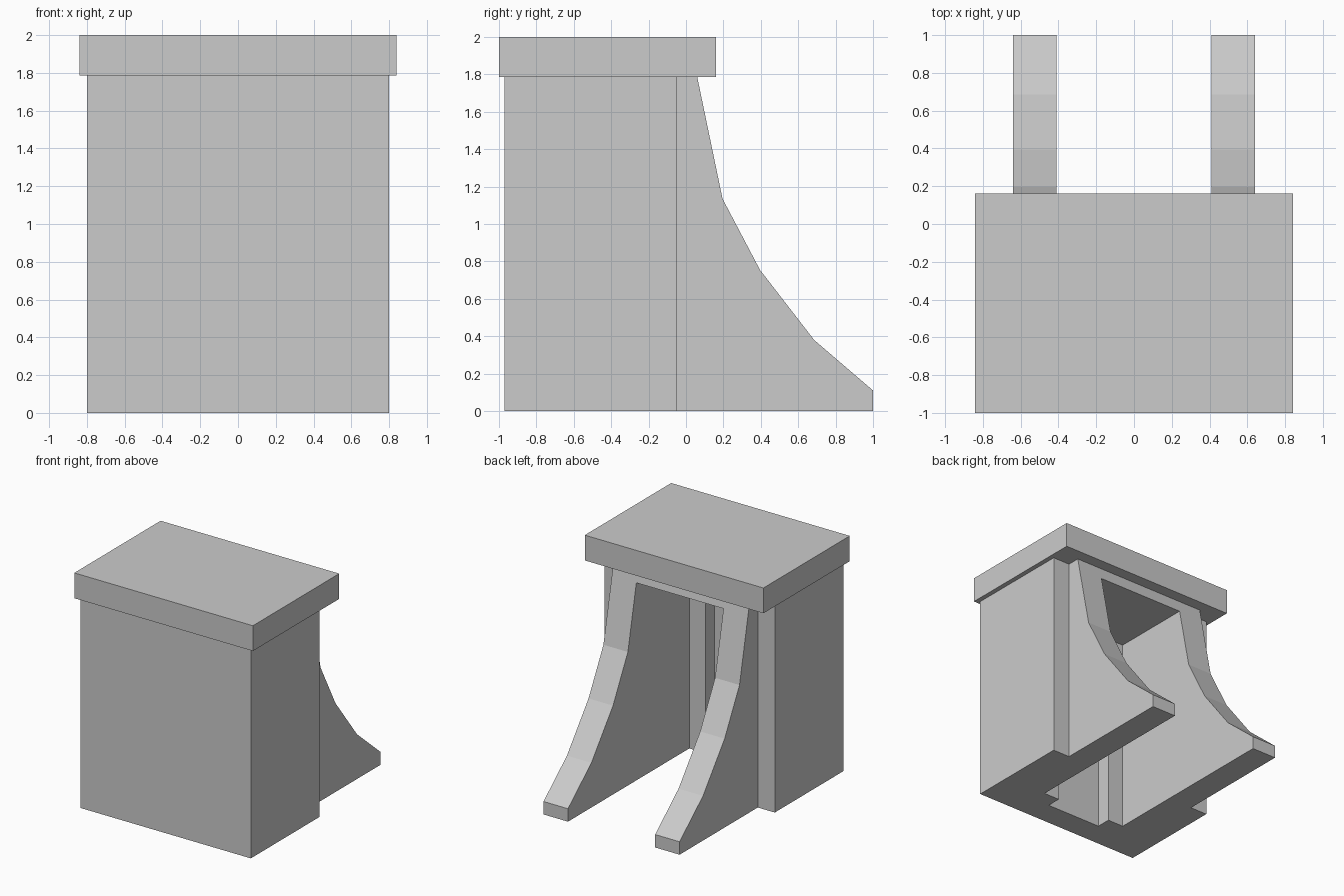
import bpy, bmesh
from mathutils import Vector

if "Cube" in bpy.data.objects:
    bpy.data.objects.remove(bpy.data.objects["Cube"])


def prism(name, points, offset):
    """Closed solid made by sweeping a flat polygon along an offset."""
    bm = bmesh.new()
    face = bm.faces.new([bm.verts.new(p) for p in points])
    swept = bmesh.ops.extrude_face_region(bm, geom=[face])
    verts = [g for g in swept["geom"] if isinstance(g, bmesh.types.BMVert)]
    bmesh.ops.translate(bm, verts=verts, vec=Vector(offset))
    bmesh.ops.recalc_face_normals(bm, faces=bm.faces)
    mesh = bpy.data.meshes.new(name)
    bm.to_mesh(mesh)
    bm.free()
    obj = bpy.data.objects.new(name, mesh)
    bpy.context.collection.objects.link(obj)
    return obj


def box(name, x0, x1, y0, y1, z0, z1):
    base = [(x0, y0, z0), (x1, y0, z0), (x1, y1, z0), (x0, y1, z0)]
    return prism(name, base, (0, 0, z1 - z0))


def cut(target, cutter):
    mod = target.modifiers.new("cut", 'BOOLEAN')
    mod.operation = 'DIFFERENCE'
    mod.solver = 'EXACT'
    mod.object = cutter
    cutter.hide_render = True
    bpy.context.view_layer.objects.active = target
    bpy.ops.object.modifier_apply(modifier=mod.name)
    bpy.data.objects.remove(cutter, do_unlink=True)


# Overhanging top slab
box("top_slab", -0.84, 0.84, -1.0, 0.16, 1.785, 2.0)

# Body and buttresses: one side profile swept across the full width
profile = [(-0.97, 0), (1.0, 0), (1.0, 0.11), (0.685, 0.38), (0.395, 0.755),
           (0.195, 1.135), (0.06, 1.785), (-0.97, 1.785)]
body = prism("buttressed_body", [(-0.8, y, z) for y, z in profile], (1.6, 0, 0))

# Step the buttresses in from the body's outer sides
for side in (-1, 1):
    x0, x1 = sorted((side * 0.64, side * 1.0))
    cut(body, box("side_cutter", x0, x1, -0.05, 1.5, -0.5, 2.5))

# Rear alcove with a narrower recess in its back wall, leaving a lintel above
half = [(0.41, 1.5), (0.41, -0.63), (0.26, -0.63), (0.26, -0.755)]
plan = half + [(-x, y) for x, y in reversed(half)]
cut(body, prism("alcove_cutter", [(x, y, -0.5) for x, y in plan], (0, 0, 2.18)))
